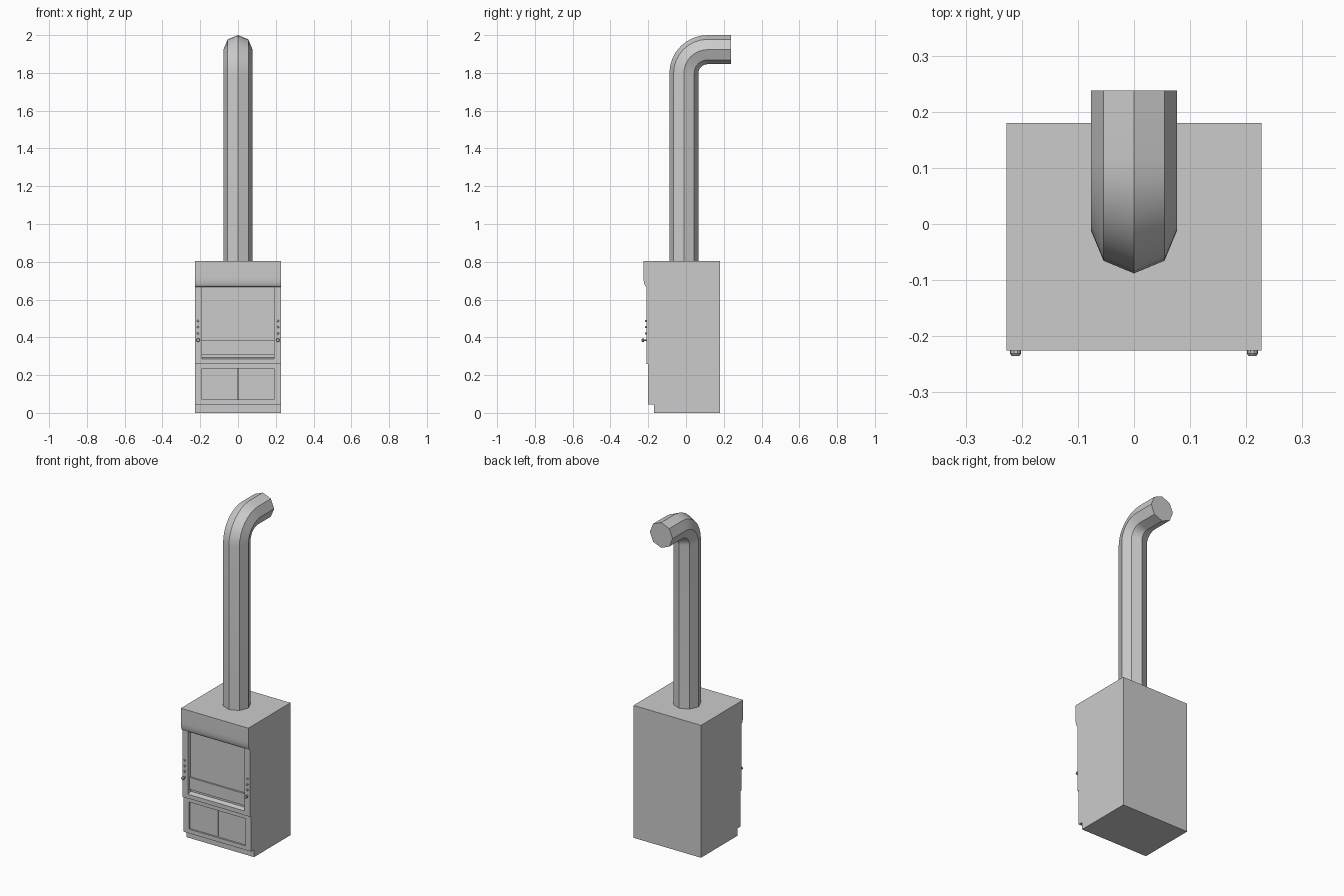
import bpy
import math
from mathutils import Matrix, Vector

if "Cube" in bpy.data.objects:
    bpy.data.objects.remove(bpy.data.objects["Cube"], do_unlink=True)

grey = bpy.data.materials.new("light grey metal")
grey.use_nodes = True
COLOUR = (0.6, 0.6, 0.6, 1)
grey.diffuse_color = COLOUR
grey.node_tree.nodes["Principled BSDF"].inputs["Base Color"].default_value = COLOUR

HALF = 0.227    # half width of the cabinet
INNER = 0.19    # half width of the opening
TOP = 0.805


def mesh_object(name, verts, faces):
    mesh = bpy.data.meshes.new(name)
    mesh.from_pydata(verts, [], faces)
    mesh.materials.append(grey)
    obj = bpy.data.objects.new(name, mesh)
    bpy.context.collection.objects.link(obj)
    return obj


def smooth(obj):
    bpy.ops.object.select_all(action="DESELECT")
    obj.select_set(True)
    bpy.context.view_layer.objects.active = obj
    bpy.ops.object.shade_smooth_by_angle(angle=math.radians(30))


def loft(name, rings):
    """Skin a list of equal rings and close both ends."""
    n = len(rings[0])
    faces = [(k * n + i, k * n + (i + 1) % n, (k + 1) * n + (i + 1) % n, (k + 1) * n + i)
             for k in range(len(rings) - 1) for i in range(n)]
    last = (len(rings) - 1) * n
    faces += [tuple(reversed(range(n))), tuple(range(last, last + n))]
    return mesh_object(name, [v for ring in rings for v in ring], faces)


def prism(name, profile, x0, x1):
    """Extrude a (y, z) profile along x."""
    return loft(name, [[(x, y, z) for y, z in profile] for x in (x0, x1)])


def box(name, x0, x1, y0, y1, z0, z1):
    return prism(name, [(y0, z0), (y1, z0), (y1, z1), (y0, z1)], x0, x1)


def knob(name, x, z, y0, sections):
    """Turned shape pointing forward, from (distance, radius) sections."""
    rings = [[(x + r * math.cos(a), y0 - d, z + r * math.sin(a))
              for a in (i * math.tau / 10 for i in range(10))] for d, r in sections]
    smooth(loft(name, rings))


# Main carcass with recessed plinth
box("cabinet_body", -HALF, HALF, -0.17, 0.18, 0, TOP)

# Header with a curved lower front
curve = [(-0.225 + 0.015 * (1 - math.cos(t * math.pi / 2)), 0.72 - 0.053 * math.sin(t * math.pi / 2))
         for t in (i / 6 for i in range(7))]
smooth(prism("header", [(-0.17, 0.667), (-0.17, TOP), (-0.225, TOP)] + curve, -HALF, HALF))

# Base cupboard: frame and two inset doors
box("cupboard_bottom_rail", -INNER, INNER, -0.2, -0.17, 0.045, 0.07)
box("cupboard_top_rail", -INNER, INNER, -0.2, -0.17, 0.235, 0.26)
for name, x0, x1 in (("right", -INNER, -0.002), ("left", 0.002, INNER)):
    box(name + "_door", x0, x1, -0.19, -0.17, 0.07, 0.235)

# Side posts, service buttons and valve knobs
for name, s in (("right", -1), ("left", 1)):
    x0, x1 = sorted((s * INNER, s * HALF))
    box(name + "_cupboard_stile", x0, x1, -0.2, -0.17, 0.045, 0.26)
    box(name + "_post", x0, x1, -0.21, -0.17, 0.26, 0.667)
    for i in range(3):
        knob(f"{name}_button_{i + 1}", s * 0.211, 0.421 + i * 0.033, -0.21,
             [(0, 0.006), (0.004, 0.006), (0.006, 0.004)])
    knob(name + "_valve_knob", s * 0.211, 0.385, -0.21,
         [(0, 0.005), (0.012, 0.005), (0.014, 0.01), (0.021, 0.01), (0.025, 0.007)])

# Sliding sash: glass, surrounding rails and the sill
box("sash_glass", -INNER, INNER, -0.185, -0.17, 0.383, 0.667)
box("sash_top_rail", -INNER, INNER, -0.19, -0.17, 0.655, 0.667)
box("sash_bottom_rail", -INNER, INNER, -0.195, -0.17, 0.31, 0.383)
box("sill_back", -INNER, INNER, -0.18, -0.17, 0.26, 0.31)
prism("sill", [(-0.208, 0.26), (-0.17, 0.26), (-0.17, 0.295), (-0.208, 0.285)], -INNER, INNER)

# Octagonal exhaust duct: upright, quarter bend, then out to the back
BEND, DUCT_Y, DUCT_Z, RADIUS = 0.125, -0.011, 1.923, 0.077
stations = [(DUCT_Y, TOP - 0.02, 0)]
for i in range(9):
    a = i / 8 * math.pi / 2
    stations.append((DUCT_Y + BEND * (1 - math.cos(a)), DUCT_Z - BEND + BEND * math.sin(a), a))
stations.append((0.238, DUCT_Z, math.pi / 2))
rings = []
for y, z, a in stations:
    turn = Matrix.Rotation(-a, 3, "X")
    rings.append([Vector((0, y, z)) + turn @ Vector((RADIUS * math.cos(t), RADIUS * math.sin(t), 0))
                  for t in (i * math.tau / 8 for i in range(8))])
smooth(loft("exhaust_duct", rings))
